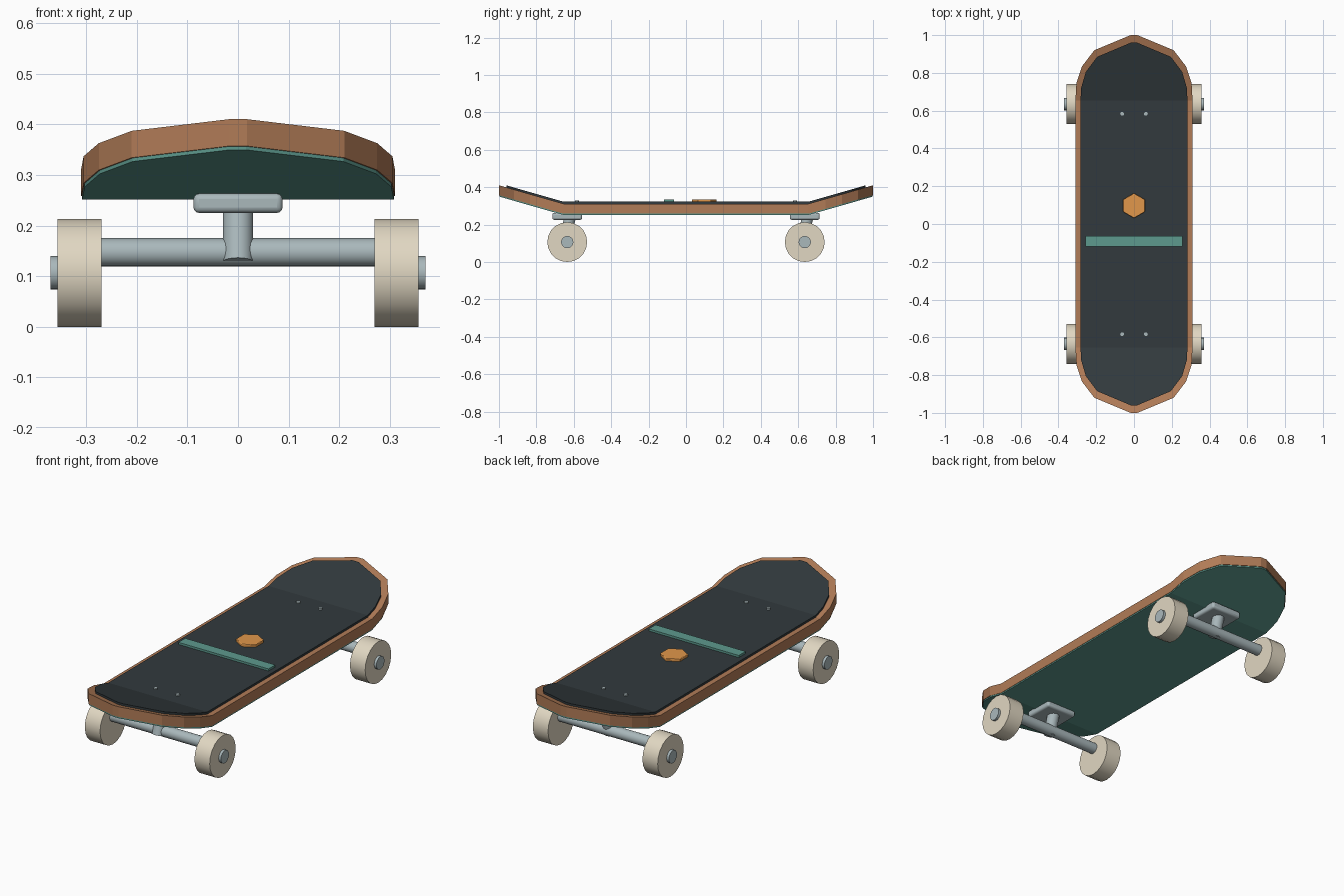
import bpy, bmesh, math

if "Cube" in bpy.data.objects:
    bpy.data.objects.remove(bpy.data.objects["Cube"])


def material(name, rgb):
    m = bpy.data.materials.new(name)
    m.diffuse_color = (*rgb, 1)
    m.use_nodes = True
    m.node_tree.nodes["Principled BSDF"].inputs["Base Color"].default_value = m.diffuse_color
    return m


WOOD = material("wood", (0.44, 0.20, 0.095))
GRIP = material("grip", (0.032, 0.042, 0.047))
TEAL = material("teal", (0.11, 0.32, 0.27))
STEEL = material("steel", (0.40, 0.48, 0.50))
CREAM = material("cream", (0.75, 0.68, 0.54))
ORANGE = material("orange", (0.75, 0.31, 0.07))


def finish(ob, name, mat, bevel=0, smooth=False):
    ob.name = name
    ob.data.materials.append(mat)
    if bevel:
        b = ob.modifiers.new("bevel", "BEVEL")
        b.width, b.segments = bevel, 3
    if smooth:
        bpy.ops.object.shade_smooth_by_angle(angle=math.radians(40))
    return ob


def cylinder(name, mat, r, length, loc, rot=(0, 0, 0), sides=20, bevel=0, smooth=True):
    bpy.ops.mesh.primitive_cylinder_add(vertices=sides, radius=r, depth=length,
                                        location=loc, rotation=rot)
    return finish(bpy.context.object, name, mat, bevel, smooth)


def box(name, mat, size, loc, bevel=0):
    bpy.ops.mesh.primitive_cube_add(size=1, location=loc)
    bpy.context.object.scale = size
    bpy.ops.object.transform_apply(location=False, rotation=False, scale=True)
    return finish(bpy.context.object, name, mat, bevel, bevel > 0)


def kick(y):
    return 0.287 * max(0, abs(y) - 0.655)


def layer(name, mat, half, bottom, top):
    """Slab with upturned ends, lofted across rows of (y, half width)."""
    rows = [(-y, w) for y, w in half] + list(reversed(half))
    bm = bmesh.new()
    rings = []
    for y, w in rows:
        rings.append([bm.verts.new((x, y, z + kick(y)))
                      for x, z in ((-w, bottom), (w, bottom), (w, top), (-w, top))])
    for a, b in zip(rings, rings[1:]):
        for i in range(4):
            j = (i + 1) % 4
            bm.faces.new((a[i], a[j], b[j], b[i]))
    bm.faces.new(rings[0])
    bm.faces.new(rings[-1])
    bmesh.ops.recalc_face_normals(bm, faces=bm.faces)
    me = bpy.data.meshes.new(name)
    bm.to_mesh(me)
    bm.free()
    ob = bpy.data.objects.new(name, me)
    bpy.context.collection.objects.link(ob)
    return finish(ob, name, mat)


# Deck layers
outline = [(1.0, 0.018), (0.92, 0.21), (0.835, 0.275), (0.745, 0.305), (0.655, 0.31)]
layer("deck", WOOD, outline, 0.258, 0.311)
layer("deck_underside", TEAL, [(y - 0.002, w - 0.002) for y, w in outline], 0.251, 0.258)
layer("grip_sheet", GRIP,
      [(0.96, 0.017), (0.885, 0.195), (0.805, 0.255), (0.72, 0.28), (0.655, 0.283)],
      0.311, 0.322)

# Top decoration
box("stripe", TEAL, (0.515, 0.055, 0.014), (0, -0.091, 0.326))
cylinder("hexagon_badge", ORANGE, 0.066, 0.016, (0, 0.097, 0.327),
         sides=6, bevel=0.003, smooth=False)

# Trucks and wheels
SIDE = (0, math.pi / 2, 0)
for end, s in (("front", -1), ("rear", 1)):
    y = 0.635 * s
    box(end + "_baseplate", STEEL, (0.176, 0.16, 0.038), (0, y, 0.244), 0.011)
    cylinder(end + "_kingpin", STEEL, 0.03, 0.11, (0, y, 0.181), (-0.28, 0, 0))
    cylinder(end + "_hanger", STEEL, 0.028, 0.56, (0, y, 0.147), SIDE)
    for label, t in (("left", -1), ("right", 1)):
        cylinder(f"{end}_{label}_wheel", CREAM, 0.1065, 0.087,
                 (0.3135 * t, y, 0.1065), SIDE)
        cylinder(f"{end}_{label}_axle_nut", STEEL, 0.033, 0.05,
                 (0.345 * t, y, 0.1065), SIDE, sides=16)
        cylinder(f"{end}_{label}_bolt", STEEL, 0.01, 0.012,
                 (0.063 * t, 0.583 * s, 0.323), sides=12)
